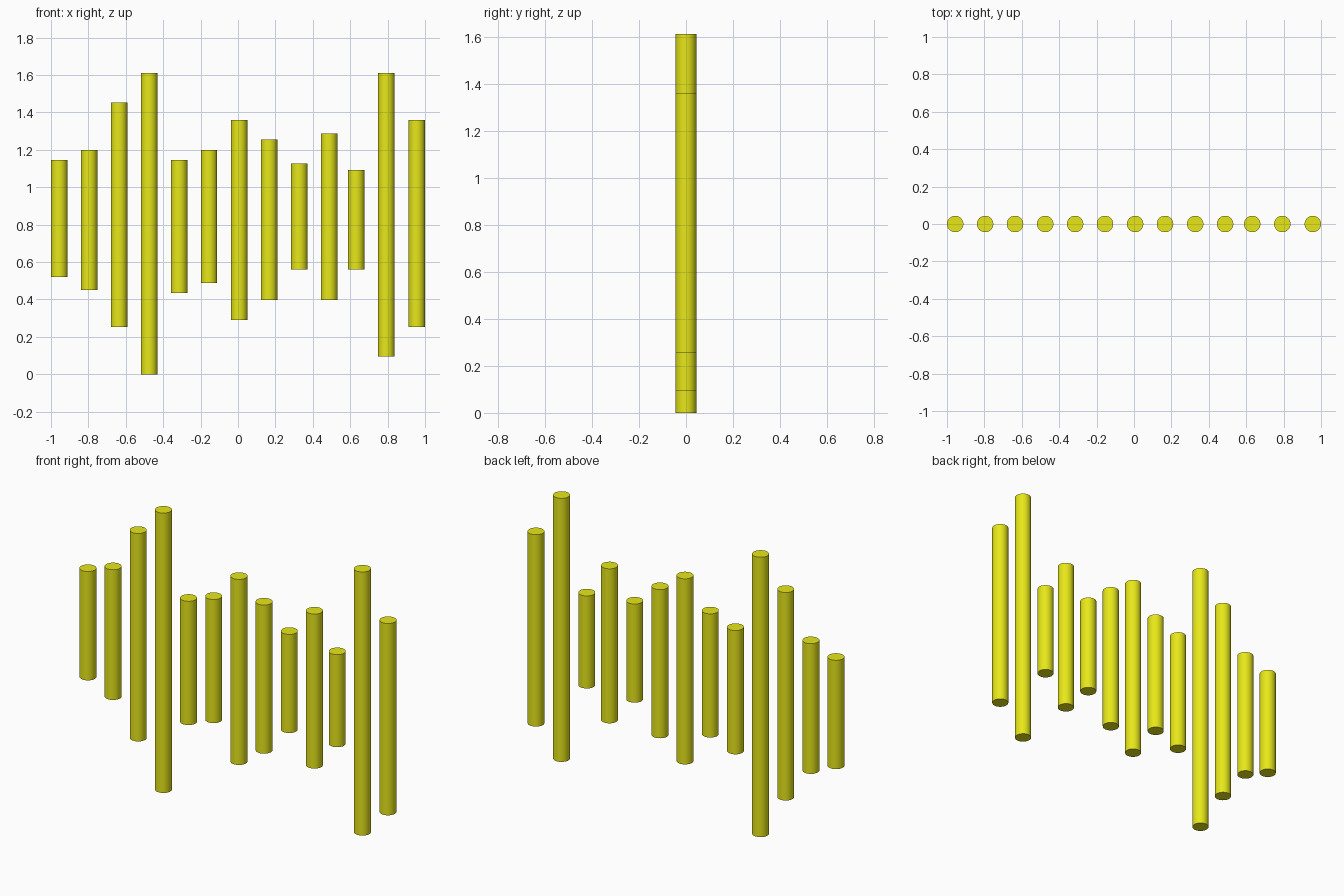
import bpy
import math

if "Cube" in bpy.data.objects:
    bpy.data.objects.remove(bpy.data.objects["Cube"])

RADIUS = 0.044

# centre x, bottom z, top z of each upright bar
BARS = [
    (-0.956, 0.520, 1.147),
    (-0.796, 0.450, 1.200),
    (-0.636, 0.254, 1.452),
    (-0.475, 0.000, 1.612),
    (-0.315, 0.434, 1.147),
    (-0.155, 0.488, 1.200),
    (0.006, 0.290, 1.359),
    (0.166, 0.398, 1.254),
    (0.327, 0.560, 1.128),
    (0.487, 0.398, 1.288),
    (0.632, 0.560, 1.093),
    (0.793, 0.094, 1.612),
    (0.956, 0.254, 1.359),
]

yellow = bpy.data.materials.new("yellow")
yellow.diffuse_color = (0.8, 0.8, 0.01, 1.0)
yellow.use_nodes = True
yellow.node_tree.nodes["Principled BSDF"].inputs["Base Color"].default_value = yellow.diffuse_color


def make_bar(index, x, bottom, top):
    """Round bar with flat ends and a smooth side."""
    bpy.ops.mesh.primitive_cylinder_add(
        vertices=48, radius=RADIUS, depth=top - bottom,
        location=(x, 0, (bottom + top) / 2))
    bar = bpy.context.object
    bar.name = f"bar_{index:02d}"
    bar.data.materials.append(yellow)
    bpy.ops.object.shade_smooth_by_angle(angle=math.radians(30))


# row of bars, left to right
for i, (x, bottom, top) in enumerate(BARS, 1):
    make_bar(i, x, bottom, top)
